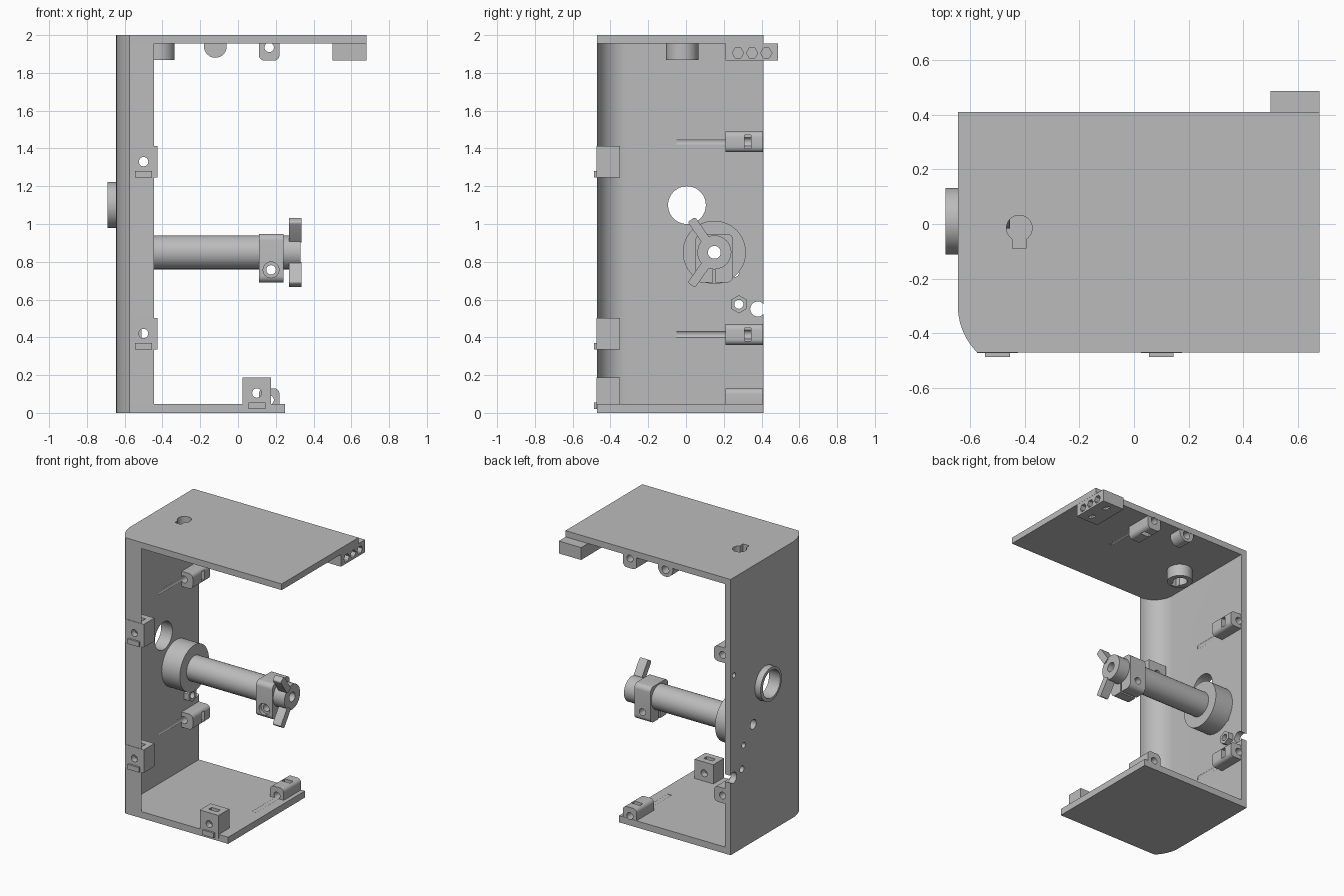
import bpy, bmesh
from math import sin, cos, pi, radians
from mathutils import Matrix

cube = bpy.data.objects.get("Cube")
if cube:
    bpy.data.objects.remove(cube, do_unlink=True)

grey = bpy.data.materials.new("plain_grey")
grey.use_nodes = True
grey.diffuse_color = (0.5, 0.5, 0.5, 1)
grey.node_tree.nodes["Principled BSDF"].inputs["Base Color"].default_value = (0.5, 0.5, 0.5, 1)

parts, cutters = [], []


def prism(name, axis, pts, lo, hi, cutter=False):
    """Extrude a 2D profile along an axis; profile is (y,z), (x,z) or (x,y)."""
    place = {"x": lambda a, b, t: (t, a, b),
             "y": lambda a, b, t: (a, t, b),
             "z": lambda a, b, t: (a, b, t)}[axis]
    bm = bmesh.new()
    rings = [[bm.verts.new(place(a, b, t)) for a, b in pts] for t in (lo, hi)]
    n = len(pts)
    for ring in rings:
        bm.faces.new(ring)
    for i in range(n):
        j = (i + 1) % n
        bm.faces.new((rings[0][i], rings[0][j], rings[1][j], rings[1][i]))
    bmesh.ops.recalc_face_normals(bm, faces=bm.faces)
    mesh = bpy.data.meshes.new(name)
    bm.to_mesh(mesh)
    bm.free()
    mesh.materials.append(grey)
    obj = bpy.data.objects.new(name, mesh)
    bpy.context.scene.collection.objects.link(obj)
    obj.hide_render = cutter
    (cutters if cutter else parts).append(obj)
    return obj


def arc(cx, cy, r, a0, a1, n=12):
    return [(cx + r * cos(radians(a0 + (a1 - a0) * i / n)),
             cy + r * sin(radians(a0 + (a1 - a0) * i / n))) for i in range(n + 1)]


def circle(cx, cy, r, n=40):
    return arc(cx, cy, r, 0, 360, n)[:-1]


def rect(a0, a1, b0, b1, r=0):
    if not r:
        return [(a0, b0), (a1, b0), (a1, b1), (a0, b1)]
    return (arc(a1 - r, b1 - r, r, 0, 90, 6) + arc(a0 + r, b1 - r, r, 90, 180, 6)
            + arc(a0 + r, b0 + r, r, 180, 270, 6) + arc(a1 - r, b0 + r, r, 270, 360, 6))


def hole(axis, pts, lo, hi, *targets):
    c = prism("cutter", axis, pts, lo, hi, True)
    for t in targets:
        m = t.modifiers.new("cut", "BOOLEAN")
        m.operation, m.solver, m.object = "DIFFERENCE", "EXACT", c


# Frame: two plates and a thin side wall curling into a front lip
LEFT, INNER, FRONT, BACK = -0.645, -0.60, -0.47, 0.41
FLOOR, CEIL = 0.048, 1.955
corner = arc(-0.405, -0.30, 0.24, 180, 225)


def plate(name, right, lo, hi):
    return prism(name, "z", [(right, BACK), (LEFT, BACK)] + corner + [(right, FRONT)], lo, hi)


bottom_plate = plate("bottom_plate", 0.25, 0, FLOOR)
top_plate = plate("top_plate", 0.68, CEIL, 2)
wall = prism("side_wall", "z", [(INNER, BACK), (LEFT, BACK)] + corner
             + arc(-0.445, -0.315, 0.155, 270, 180, 16), FLOOR, CEIL)

# Viewing ring on the outside of the wall
ring = prism("outer_ring", "x", circle(0.01, 1.1, 0.122, 48), -0.69, LEFT)
hole("x", circle(0.005, 1.1, 0.1, 48), -0.8, -0.5, wall, ring)

# Back screw bosses, each with a bore that grooves the plate, and a nut slot
R = 0.055
SLOT = (0.31, 0.345)
for side, z in (("upper", 1.435), ("lower", 0.415)):
    boss = prism(side + "_wall_boss", "y", rect(INNER - 0.035, -0.51, z - R, z + R, 0.03), 0.21, 0.408)
    hole("y", circle(-0.58, z, 0.025, 24), -0.05, 0.5, boss, wall)
    hole("x", rect(*SLOT, z - 0.035, z + 0.035), -0.59, -0.4, boss)
for side, body, lo, hi, bore, cut in (
        ("top", top_plate, 1.865, CEIL + 0.035, 1.935, (1.8, 1.945)),
        ("bottom", bottom_plate, FLOOR - 0.035, 0.13, 0.068, (0.058, 0.2))):
    boss = prism(side + "_plate_boss", "y", rect(0.11, 0.22, lo, hi, 0.03), 0.21, 0.408)
    hole("y", circle(0.165, bore, 0.025, 24), -0.05, 0.5, boss, body)
    hole("z", rect(0.13, 0.20, *SLOT), *cut, boss)

# Front screw blocks with a locating nub, a bore and a nut slot
for name, x, z, body in (("upper_lip", -0.5, 1.245, wall), ("lower_lip", -0.5, 0.335, wall),
                         ("bottom_front", 0.10, 0.02, bottom_plate)):
    block = prism(name + "_block", "z", rect(x - 0.075, x + 0.075, -0.473, -0.35), z, z + 0.167)
    prism(name + "_nub", "z", rect(x - 0.045, x + 0.045, -0.487, -0.46), z, z + 0.036)
    hole("y", circle(x, z + 0.085, 0.025, 24), -0.6, -0.2, block, body)
    hole("z", rect(x - 0.035, x + 0.035, -0.43, -0.395), z + 0.05, z + 0.3, block)

# Keyhole hanger in the top plate
hanger = prism("keyhole_boss", "z", circle(-0.42, -0.02, 0.085), 1.868, CEIL)
keyhole = [(-0.445, -0.09), (-0.395, -0.09)] + arc(-0.42, -0.015, 0.047, -58, 238, 30)
hole("z", keyhole, 1.8, 2.1, hanger, top_plate)

# Round pin socket at the back of the top plate
socket = prism("pin_socket", "y", arc(-0.12, 1.94, 0.06, 165, 375, 24), 0.31, 0.408)
hole("y", circle(-0.12, 1.93, 0.028, 24), 0.33, 0.5, socket)

# Hinge block at the far end with three hex bores and nut slots below
hinge = prism("hinge_block", "z", rect(0.5, 0.679, 0.21, 0.488), 1.865, CEIL)
for y in (0.275, 0.35, 0.425):
    hole("x", circle(y, 1.905, 0.03, 6), 0.56, 0.75, hinge)
for y in (0.275, 0.425):
    hole("z", rect(0.585, 0.615, y - 0.025, y + 0.025), 1.8, 1.915, hinge)

# Hex nut seat, cable notch and small holes in the wall
nut_seat = prism("hex_seat", "x", [(0.28 + 0.048 * sin(k * pi / 3), 0.575 + 0.048 * cos(k * pi / 3))
                                   for k in range(6)], INNER - 0.01, -0.56)
hole("x", circle(0.28, 0.575, 0.024, 24), -0.8, -0.5, nut_seat, wall)
hole("x", circle(0.38, 0.55, 0.04, 32), -0.8, -0.5, wall)
hole("x", circle(0.26, 0.74, 0.02, 24), -0.8, -0.59, wall)
hole("x", circle(0.37, 1.29, 0.018, 24), -0.8, -0.62, wall)

# Spindle with its flange
AY, AZ = 0.15, 0.85
flange = prism("spindle_flange", "x", circle(AY, AZ, 0.167, 56), INNER - 0.01, -0.455)
tube = prism("spindle_tube", "x", circle(AY, AZ, 0.09, 48), -0.456, 0.33)
hole("x", circle(AY, AZ, 0.034, 32), -0.8, 0.5, flange, tube, wall)

# Split clamp collar on the spindle
clamp = prism("clamp_collar", "x", rect(0.05, 0.25, 0.69, 0.948, 0.035), 0.11, 0.24)
hole("x", circle(AY, AZ, 0.089, 48), 0, 0.4, clamp)
hole("x", rect(AY - 0.007, AY + 0.007, 0.6, 0.8), 0, 0.4, clamp)
hole("y", circle(0.175, 0.757, 0.025, 24), -0.1, 0.4, clamp, tube)
hole("y", circle(0.175, 0.757, 0.042, 24), -0.1, 0.075, clamp)

# Two wing arms on the spindle end
for name, s in (("upper_wing", 1), ("lower_wing", -1)):
    wing = prism(name, "x", rect(0.075, 0.212, -0.024, 0.024, 0.012), 0.27, 0.336)
    wing.data.transform(Matrix.Translation((0, AY, AZ)) @ Matrix.Rotation(radians(s * 125), 4, "X"))

# Bake the cuts, drop the cutters and shade
graph = bpy.context.evaluated_depsgraph_get()
graph.update()
baked = [(o, bpy.data.meshes.new_from_object(o.evaluated_get(graph))) for o in parts]
for obj, mesh in baked:
    obj.modifiers.clear()
    obj.data = mesh
    mesh.name = obj.name
for c in cutters:
    bpy.data.objects.remove(c, do_unlink=True)
bpy.ops.object.select_all(action="DESELECT")
for obj in parts:
    obj.select_set(True)
bpy.context.view_layer.objects.active = parts[0]
bpy.ops.object.shade_smooth_by_angle(angle=radians(30))
